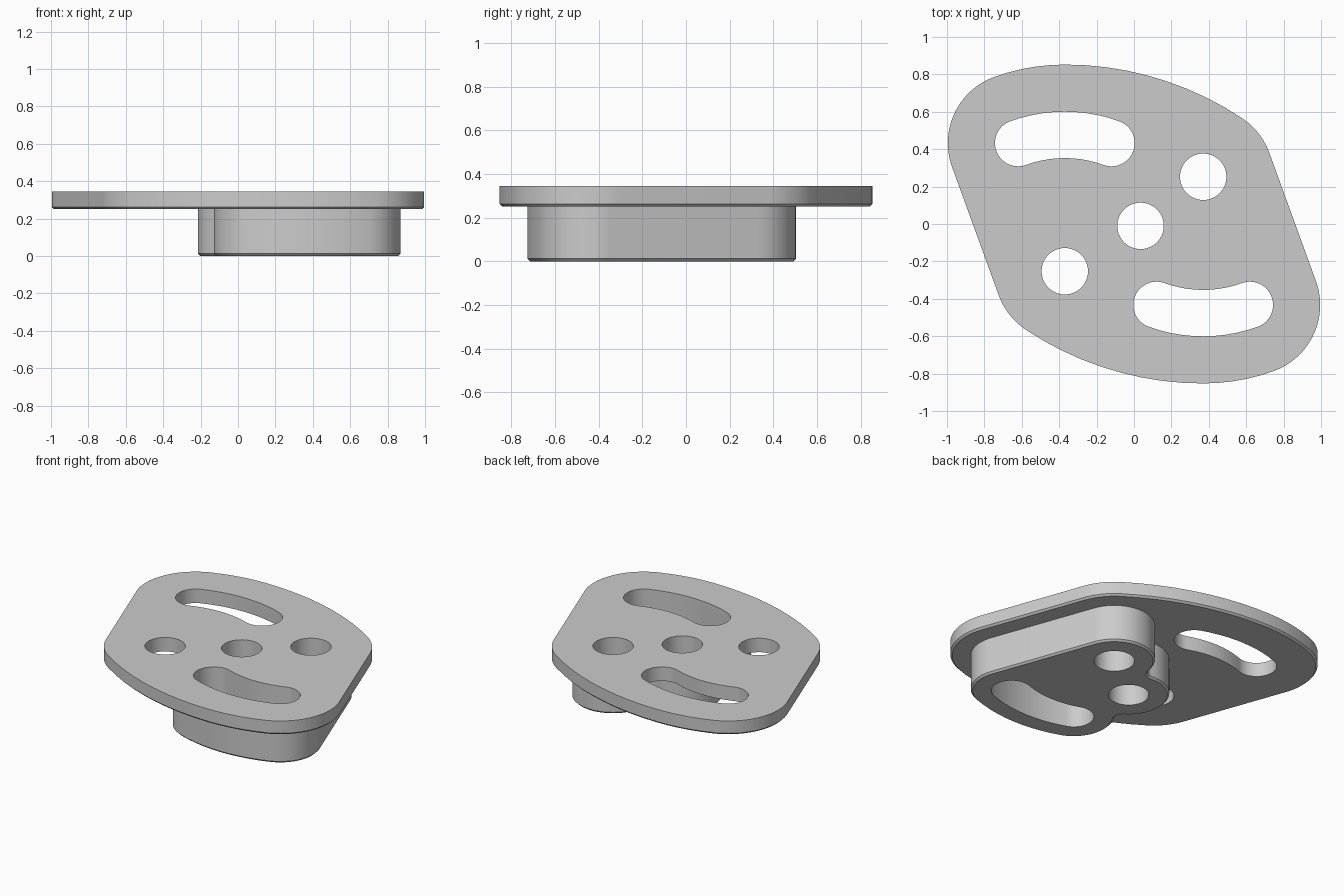
import bpy, bmesh
from math import radians, degrees, cos, sin, atan2, acos, ceil
from mathutils import Vector

cube = bpy.data.objects.get("Cube")
if cube:
    bpy.data.objects.remove(cube, do_unlink=True)

grey = bpy.data.materials.new("light_grey")
grey.use_nodes = True
colour = (0.6, 0.6, 0.6, 1)
grey.diffuse_color = colour
grey.node_tree.nodes["Principled BSDF"].inputs["Base Color"].default_value = colour

HOLE = 0.124                         # hole radius and half slot width
RIM, BOSS = 0.376, 0.25              # outer corner radii around the holes
SLOT = 0.729                         # slot centreline radius
PIVOT = Vector((0.37, 0.2525))       # side hole, also the slot's arc centre
MIDDLE = Vector((0.035, -0.01))


def polar(centre, radius, angle):
    a = radians(angle)
    return centre + radius * Vector((cos(a), sin(a)))


def bearing(a, b):
    return degrees(atan2(b.y - a.y, b.x - a.x))


def outline(arcs, inset=0):
    """Points along arcs; clockwise arcs are convex and shrink with the inset."""
    points = []
    for centre, radius, start, end in arcs:
        r = radius - inset if end < start else radius + inset
        steps = max(3, ceil(abs(end - start) / 4))
        points += [polar(centre, r, start + (end - start) * i / steps)
                   for i in range(steps + 1)]
    return points


def half_turn(arcs):
    return [(-c, r, a + 180, b + 180) for c, r, a, b in arcs]


def circle(centre):
    return [(centre, HOLE, 360, 0)]


def build(name, arcs, levels, holes):
    """Solid with an outline swept over (height, inset) levels and through holes."""
    bm = bmesh.new()

    def wall(rings):
        rows = [[bm.verts.new((p.x, p.y, z)) for p in pts] for pts, z in rings]
        for low, high in zip(rows, rows[1:]):
            for i in range(len(low)):
                bm.faces.new((low[i - 1], low[i], high[i], high[i - 1]))

    bottom, top = levels[0][0], levels[-1][0]
    wall([(outline(arcs, inset), z) for z, inset in levels])
    for hole in holes:
        wall([(outline(hole), bottom), (outline(hole), top)])
    bmesh.ops.remove_doubles(bm, verts=bm.verts, dist=0.0005)
    for z in (bottom, top):
        rim = [e for e in bm.edges if e.is_boundary
               and all(abs(v.co.z - z) < 0.0001 for v in e.verts)]
        bmesh.ops.triangle_fill(bm, edges=rim, use_beauty=True, normal=(0, 0, 1))
    bmesh.ops.recalc_face_normals(bm, faces=bm.faces)
    mesh = bpy.data.meshes.new(name)
    bm.to_mesh(mesh)
    bm.free()
    mesh.materials.append(grey)
    obj = bpy.data.objects.new(name, mesh)
    bpy.context.collection.objects.link(obj)
    bpy.ops.object.select_all(action="DESELECT")
    obj.select_set(True)
    bpy.context.view_layer.objects.active = obj
    bpy.ops.object.shade_smooth_by_angle(angle=radians(30))


# Curved slots, each concentric with the opposite side hole
back_slot = [(-PIVOT, SLOT + HOLE, 110, 70),
             (polar(-PIVOT, SLOT, 70), HOLE, 70, -110),
             (-PIVOT, SLOT - HOLE, 70, 110),
             (polar(-PIVOT, SLOT, 110), HOLE, -70, -250)]
front_slot = half_turn(back_slot)

# Plate outline: half of it, then the same turned around
peak = SLOT + RIM - PIVOT.y
drop = peak - PIVOT.y
sweep = ((2 * PIVOT.x) ** 2 + drop ** 2 - RIM ** 2) / (2 * (drop - RIM))
sweep_centre = Vector((-PIVOT.x, peak - sweep))
turn = bearing(sweep_centre, PIVOT)
half = [(polar(-PIVOT, SLOT, 110), RIM, 200, 110),
        (-PIVOT, SLOT + RIM, 110, 90),
        (sweep_centre, sweep, 90, turn),
        (PIVOT, RIM, turn, 20)]
build("top_plate", half + half_turn(half),
      [(0.25, 0.012), (0.262, 0), (0.345, 0)],
      [back_slot, front_slot, circle(PIVOT), circle(-PIVOT), circle(MIDDLE)])

# Boss outline: lobes around the front slot and two holes, with filleted notches
FILLET = 0.06


def notch(a, b):
    """Fillet on the left of a to b: angles leaving a, arriving at b, and its arc."""
    spread = degrees(acos((b - a).length / 2 / (BOSS + FILLET)))
    leave = bearing(a, b) + spread
    arrive = bearing(a, b) + 180 - spread
    centre = polar(a, BOSS + FILLET, leave)
    return leave, arrive, (centre, FILLET, leave + 180, arrive + 180)


slot_left, slot_right = polar(PIVOT, SLOT, 250), polar(PIVOT, SLOT, 290)
leave_slot, reach_middle, lower_notch = notch(slot_left, MIDDLE)
leave_middle, reach_pivot, upper_notch = notch(MIDDLE, PIVOT)
boss = [(slot_right, BOSS, 20, -70),
        (PIVOT, SLOT + BOSS, 290, 250),
        (slot_left, BOSS, 250, leave_slot),
        lower_notch,
        (MIDDLE, BOSS, reach_middle, leave_middle),
        upper_notch,
        (PIVOT, BOSS, reach_pivot, 20)]
build("lower_boss", boss, [(0, 0.012), (0.012, 0), (0.25, 0)],
      [front_slot, circle(PIVOT), circle(MIDDLE)])
